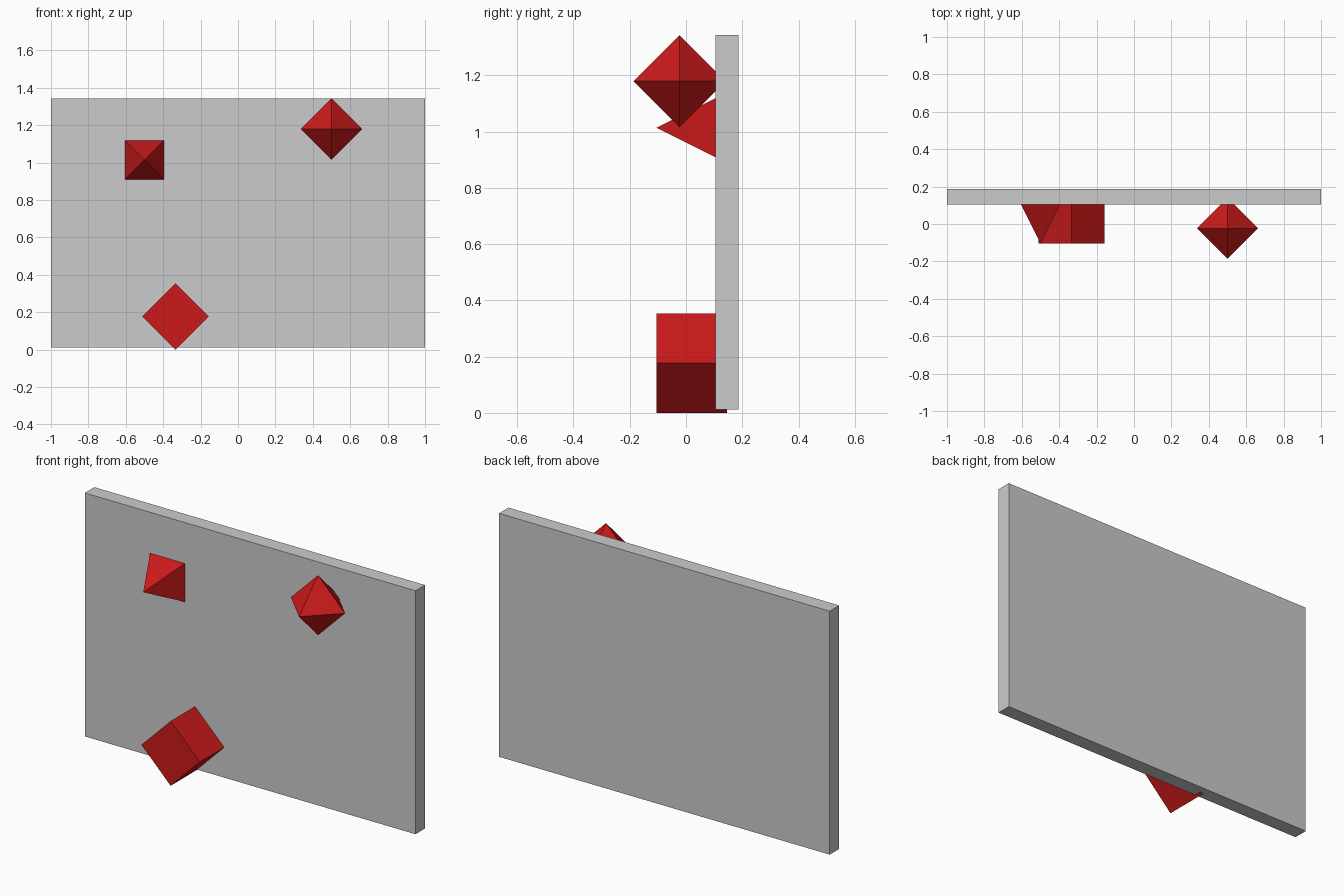
import bpy, bmesh
from math import radians
from mathutils import Matrix

if "Cube" in bpy.data.objects:
    bpy.data.objects.remove(bpy.data.objects["Cube"])

red = bpy.data.materials.new("red")
red.diffuse_color = (0.6, 0.01, 0.01, 1)
red.use_nodes = True
red.node_tree.nodes["Principled BSDF"].inputs["Base Color"].default_value = red.diffuse_color


def add_part(name, bm, location, material=None):
    bmesh.ops.recalc_face_normals(bm, faces=bm.faces)
    mesh = bpy.data.meshes.new(name)
    bm.to_mesh(mesh)
    bm.free()
    obj = bpy.data.objects.new(name, mesh)
    obj.location = location
    if material:
        mesh.materials.append(material)
    bpy.context.collection.objects.link(obj)
    return obj


def box(size):
    bm = bmesh.new()
    bmesh.ops.create_cube(bm, size=1)
    bmesh.ops.scale(bm, vec=size, verts=bm.verts)
    return bm


# Upright backing board
add_part("wall_board", box((2, 0.082, 1.331)), (0, 0.146, 0.6775))

# Cube hold standing on one edge, set into the board
cube = add_part("cube_hold", box((0.25, 0.25, 0.25)), (-0.334, 0.02, 0.177), red)
cube.rotation_euler.y = radians(45)

# Square pyramid hold pointing forward
bm = bmesh.new()
bmesh.ops.create_cone(bm, cap_ends=True, segments=4, radius1=0.125 * 2 ** 0.5,
                      radius2=0, depth=0.25)
bmesh.ops.remove_doubles(bm, verts=bm.verts, dist=1e-4)
flat_sided = min(abs(v.co.x) for v in bm.verts if v.co.z < 0) > 0.01
if not flat_sided:
    bmesh.ops.rotate(bm, matrix=Matrix.Rotation(radians(45), 3, 'Z'), verts=bm.verts)
bmesh.ops.rotate(bm, matrix=Matrix.Rotation(radians(90), 3, 'X'), verts=bm.verts)
add_part("pyramid_hold", bm, (-0.5, 0.02, 1.014), red)

# Octahedron hold with its points on the axes
bm = bmesh.new()
r = 0.164
for axis in range(3):
    for sign in (-1, 1):
        co = [0, 0, 0]
        co[axis] = sign * r
        bm.verts.new(co)
bmesh.ops.convex_hull(bm, input=bm.verts)
add_part("octahedron_hold", bm, (0.5, -0.023, 1.179), red)
